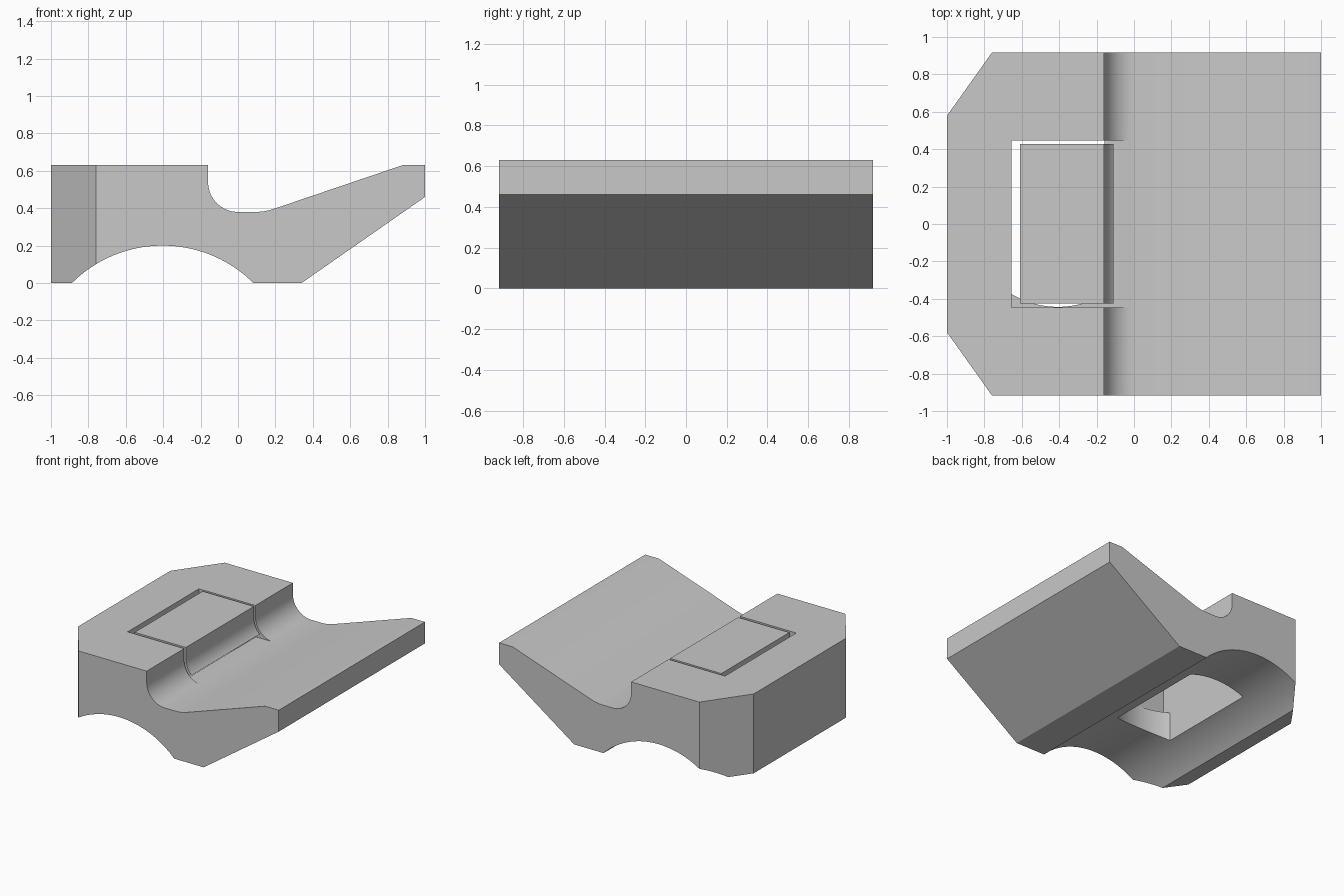
import bpy, bmesh
from math import sin, cos, radians, atan2, degrees
from mathutils import Vector

if "Cube" in bpy.data.objects:
    bpy.data.objects.remove(bpy.data.objects["Cube"], do_unlink=True)

grey = bpy.data.materials.new("plain_grey")
grey.use_nodes = True
grey.diffuse_color = (0.58, 0.58, 0.58, 1)
grey.node_tree.nodes["Principled BSDF"].inputs["Base Color"].default_value = grey.diffuse_color


def arc(cx, cy, r, a0, a1, n):
    """Points on a circle between two angles in degrees."""
    steps = [radians(a0 + (a1 - a0) * i / n) for i in range(n + 1)]
    return [(cx + r * cos(a), cy + r * sin(a)) for a in steps]


def prism(name, outline, low, high, axis):
    """Extrude a 2D outline along y (side profile) or z (plan)."""
    bm = bmesh.new()
    place = (lambda p: (p[0], low, p[1])) if axis == "y" else (lambda p: (p[0], p[1], low))
    face = bm.faces.new([bm.verts.new(place(p)) for p in outline])
    out = bmesh.ops.extrude_face_region(bm, geom=[face])
    shift = Vector((0, high - low, 0) if axis == "y" else (0, 0, high - low))
    moved = [g for g in out["geom"] if isinstance(g, bmesh.types.BMVert)]
    bmesh.ops.translate(bm, verts=moved, vec=shift)
    bmesh.ops.recalc_face_normals(bm, faces=bm.faces)
    mesh = bpy.data.meshes.new(name)
    bm.to_mesh(mesh)
    bm.free()
    mesh.materials.append(grey)
    obj = bpy.data.objects.new(name, mesh)
    bpy.context.collection.objects.link(obj)
    return obj


def cut(obj, cutter):
    mod = obj.modifiers.new(cutter.name, "BOOLEAN")
    mod.operation, mod.solver, mod.object = "DIFFERENCE", "EXACT", cutter
    bpy.context.view_layer.objects.active = obj
    bpy.ops.object.modifier_apply(modifier=mod.name)
    bpy.data.objects.remove(cutter, do_unlink=True)


def smooth(obj):
    bpy.ops.object.select_all(action="DESELECT")
    obj.select_set(True)
    bpy.context.view_layer.objects.active = obj
    bpy.ops.object.shade_smooth_by_angle(angle=radians(25))


TOP, HALF = 0.63, 0.917

# Body: arched underside, raised block, round groove and sloping ramp
half_angle = degrees(atan2(0.485, 0.488))
arch = arc(-0.403, -0.488, 0.688, 90 + half_angle, 90 - half_angle, 40)
ramp_bend = arc(0.09, 0.70, 0.32, 270, 288.4, 6)
groove = arc(0.0, 0.54, 0.16, 270, 180, 20)
profile = ([(-1, 0)] + arch + [(0.34, 0), (1, 0.46), (1, TOP), (0.88, TOP)]
           + ramp_bend[::-1] + groove + [(-0.16, TOP), (-1, TOP)])
body = prism("body", profile, -HALF, HALF, "y")

# Slanted corners at the block end
for side in (-1, 1):
    corner = [(-1.1, side * 0.4383), (-1.1, side * 1.1), (-0.629, side * 1.1)]
    cut(body, prism("corner_cutter", corner, -0.1, 0.8, "z"))

# Upper pocket with a flat ledge
pocket = [(-0.656, -0.447), (-0.02, -0.447), (-0.02, 0.447), (-0.656, 0.447)]
cut(body, prism("pocket_cutter", pocket, 0.382, 0.8, "z"))

# Through opening with one rounded end
sweep = degrees(atan2(0.2495, 0.416))
opening = (arc(-0.4065, 0.042, 0.485, 270 - sweep, 270 + sweep, 24)
           + [(-0.157, 0.447), (-0.656, 0.447)])
cut(body, prism("opening_cutter", opening, -0.2, 0.5, "z"))
smooth(body)

# Loose cover plate with a curved lip that continues the groove
lip = arc(0.0, 0.54, 0.16, 180, 227, 12)
cover = ([(-0.61, TOP), (-0.61, 0.58), (-0.21, 0.58), (-0.21, 0.53)]
         + arc(0.0, 0.54, 0.21, 185, 222, 8) + lip[::-1] + [(-0.16, TOP)])
smooth(prism("cover_plate", cover, -0.425, 0.428, "y"))
